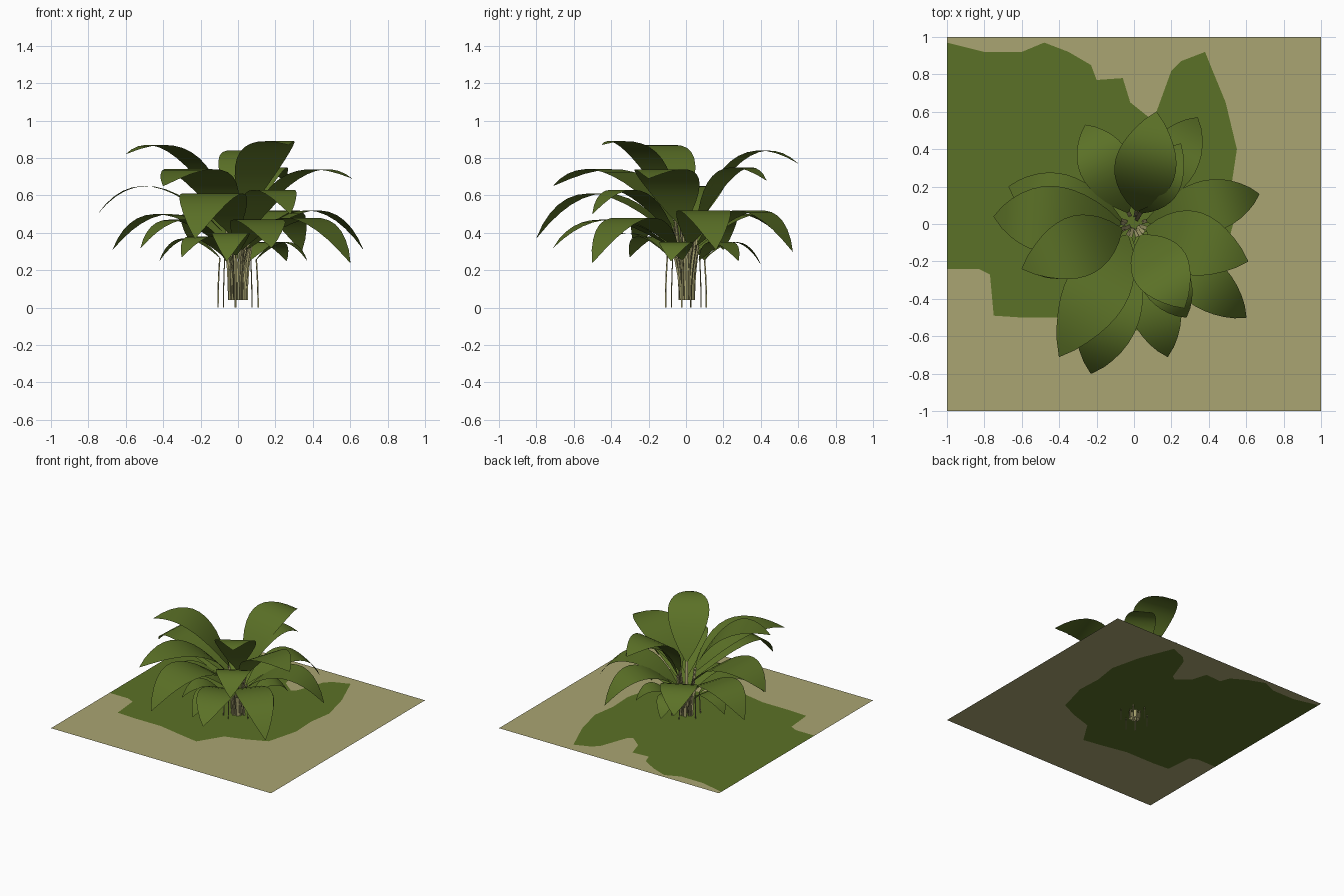
import bpy, bmesh, math
from mathutils import Vector

if "Cube" in bpy.data.objects:
    bpy.data.objects.remove(bpy.data.objects["Cube"])


def material(name, rgb):
    m = bpy.data.materials.new(name)
    m.diffuse_color = (*rgb, 1)
    m.use_nodes = True
    m.node_tree.nodes["Principled BSDF"].inputs["Base Color"].default_value = m.diffuse_color
    return m


GREEN = material("leaf green", (0.105, 0.165, 0.020))
TAN = material("dry tan", (0.402, 0.376, 0.168))


def make_object(name, verts, faces, mat, smooth=False):
    me = bpy.data.meshes.new(name)
    me.from_pydata([tuple(v) for v in verts], [], faces)
    me.materials.append(mat)
    for p in me.polygons:
        p.use_smooth = smooth
    ob = bpy.data.objects.new(name, me)
    bpy.context.collection.objects.link(ob)
    return ob


def flat_polygon(name, pts, z, mat):
    ob = make_object(name, [(x, y, z) for x, y in pts], [list(range(len(pts)))], mat)
    bm = bmesh.new()
    bm.from_mesh(ob.data)
    bmesh.ops.triangulate(bm, faces=bm.faces[:])
    for f in bm.faces:
        if f.normal.z < 0:
            f.normal_flip()
    bm.to_mesh(ob.data)
    bm.free()


def strip(left, right):
    """Verts and faces of a ribbon between two edge lines."""
    n = len(left)
    verts = list(left) + list(right)
    faces = [(i, n + i, n + i + 1, i + 1) for i in range(n - 1)]
    return verts, faces


# Ground: mossy patch outline, from the left edge round to the left edge again
patch = [(-1, .97), (-.8, .92), (-.6, .92), (-.48, .97), (-.35, .92), (-.23, .85),
         (-.2, .77), (-.06, .78), (-.02, .65), (.08, .57), (.12, .6), (.2, .82),
         (.25, .87), (.38, .92), (.42, .82), (.49, .65), (.55, .4), (.52, .2),
         (.53, 0), (.46, -.26), (.3, -.33), (.14, -.38), (.02, -.57), (-.15, -.54),
         (-.35, -.5), (-.6, -.5), (-.75, -.49), (-.77, -.27), (-.83, -.24), (-1, -.24)]
flat_polygon("moss_patch", patch, 0.10, GREEN)
flat_polygon("bare_ground", patch + [(-1, -1), (1, -1), (1, 1), (-1, 1)], 0.10, TAN)

# Leaves: tip x, tip y, tip z, highest z, width
leaves = [
    # top tier
    (.27, -.45, .87, .89, .31), (.12, .60, .77, .84, .33), (-.60, -.24, .82, .87, .33),
    (.25, .43, .68, .75, .24), (.61, -.20, .69, .74, .34), (-.40, -.71, .65, .74, .34),
    # middle tier
    (-.75, .04, .50, .65, .36), (-.23, -.80, .37, .61, .34), (.28, -.50, .50, .63, .26),
    (-.67, .20, .31, .50, .30), (.67, .16, .31, .52, .28), (.60, -.50, .24, .48, .27),
    (.18, -.71, .32, .47, .28), (.34, .57, .30, .52, .28), (-.26, .53, .36, .50, .28),
    (-.52, -.27, .32, .47, .22),
    # low tier
    (-.06, -.50, .25, .40, .20), (.37, -.08, .25, .35, .18), (-.42, .10, .25, .37, .18),
    (.26, .28, .25, .35, .17), (-.05, .40, .23, .35, .18), (-.30, -.30, .27, .38, .18),
]
STEPS = 12
for k, (tx, ty, tz, top, width) in enumerate(leaves, 1):
    reach = math.hypot(tx, ty)
    out = Vector((tx, ty, 0)) / reach
    side = Vector((-out.y, out.x, 0))
    up = Vector((0, 0, 1))
    low = top < 0.41

    # blade centre line: an arch that peaks exactly at the given height
    z0 = 0.10 + 0.45 * top
    r0 = 0.10 if low else 0.07
    h, d = top - z0, tz - z0
    zc = z0 + h + math.sqrt(max(h * h - h * d, 0))
    rc = r0 + (reach - r0) * (0.42 if tz > .6 else 0.62)
    left, right = [], []
    for i in range(STEPS + 1):
        t = i / STEPS
        a, b, c = (1 - t) ** 2, 2 * t * (1 - t), t * t
        p = out * (a * r0 + b * rc + c * reach) + up * (a * z0 + b * zc + c * tz)
        w = width / 2 * max(math.sin(math.pi * t ** 0.95), 0) ** 0.8
        w = max(w, 0.008 if i == 0 else 0.002)
        left.append(p + side * w)
        right.append(p - side * w)
    make_object(f"leaf_{k:02d}", *strip(left, right), GREEN, True)

    # stem: two crossed ribbons from below the ground up to the blade
    rb, zb = (0.11, 0.0) if low else (0.02 + 0.008 * (k % 4), 0.04)
    path = []
    for i in range(5):
        t = i / 4
        r = rb + (r0 - rb) * t * t
        path.append(out * r + up * (zb + (z0 - zb) * t))
    verts, faces = [], []
    hw = 0.004 if low else 0.010
    for across in (side, out):
        v, f = strip([p + across * hw for p in path], [p - across * hw for p in path])
        faces += [tuple(j + len(verts) for j in q) for q in f]
        verts += v
    make_object(f"stem_{k:02d}", verts, faces, TAN)
